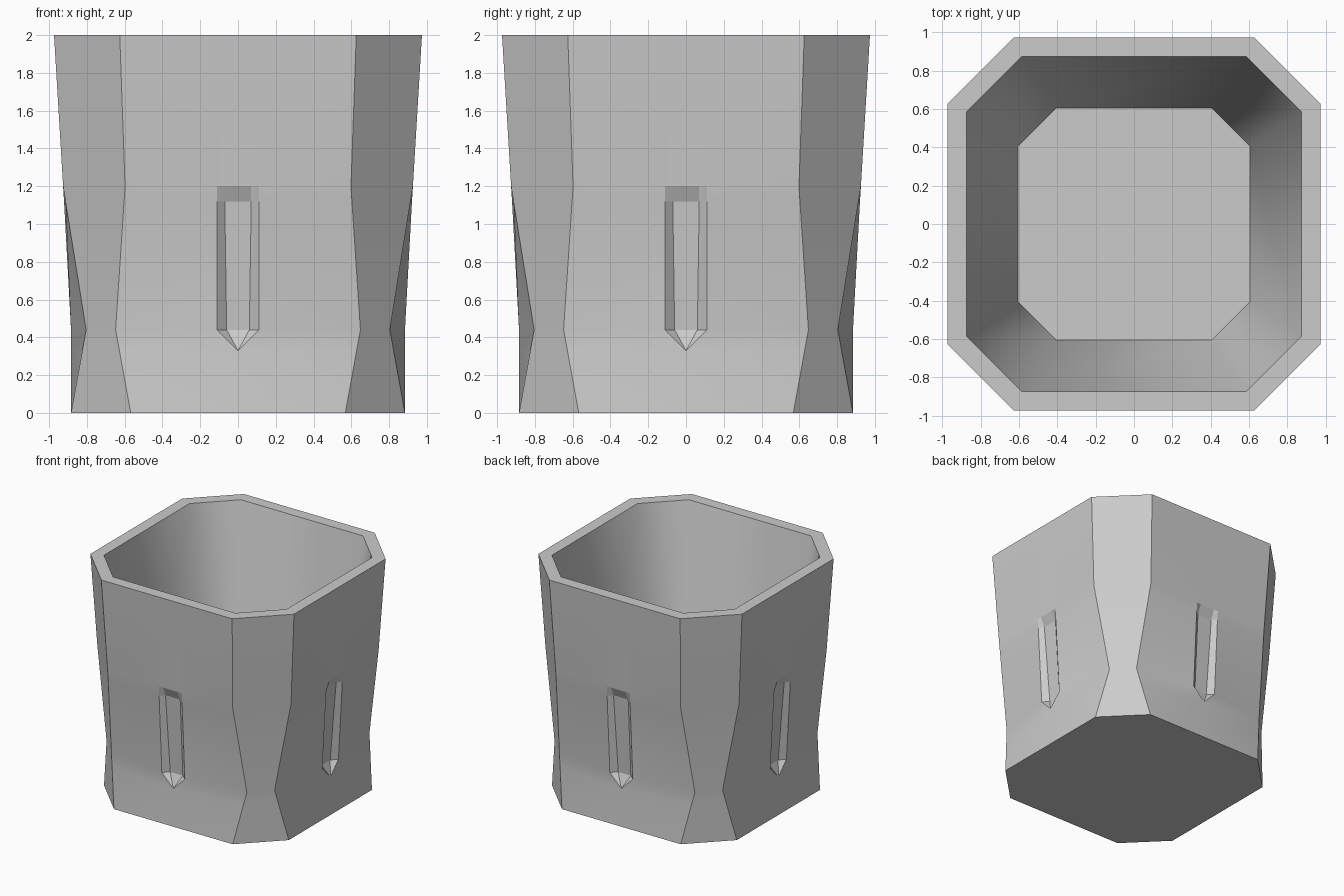
import bpy
import bmesh
import math
from mathutils import Matrix, Vector

old = bpy.data.objects.get("Cube")
if old:
    bpy.data.objects.remove(old, do_unlink=True)

# One grey material
grey = bpy.data.materials.new("plain_grey")
grey.use_nodes = True
colour = (0.6, 0.6, 0.6, 1)
grey.diffuse_color = colour
grey.node_tree.nodes["Principled BSDF"].inputs["Base Color"].default_value = colour

bm = bmesh.new()


def ring(z, side):
    """Repeat one side outline (x, distance from axis) on all four sides."""
    verts = []
    for i in range(4):
        turn = Matrix.Rotation(i * math.pi / 2, 3, 'Z')
        verts += [bm.verts.new(turn @ Vector((x, -d, z))) for x, d in side]
    return verts


def outer_ring(z, flat, corner, middle, lip, floor_half, floor_depth):
    """Chamfered square whose sides bulge and carry a central groove."""
    half = [(flat, corner), (lip, middle), (floor_half, floor_depth)]
    side = [(-x, d) for x, d in half] + [(0, floor_depth)] + half[::-1]
    return ring(z, side)


def bridge(a, b):
    faces = []
    for i in range(len(a)):
        j = (i + 1) % len(a)
        faces.append(bm.faces.new((a[i], a[j], b[j], b[i])))
    return faces


# Outer wall: waisted corners, bulging sides, notched groove
levels = [
    outer_ring(0, 0.568, 0.884, 0.884, 0, 0, 0.884),
    outer_ring(0.33, 0.628, 0.824, 0.884, 0, 0, 0.884),
    outer_ring(0.44, 0.648, 0.804, 0.884, 0.11, 0.06, 0.84),
    outer_ring(1.12, 0.603, 0.913, 0.921, 0.11, 0.07, 0.89),
    outer_ring(1.2, 0.598, 0.926, 0.926, 0.11, 0.07, 0.926),
    outer_ring(2, 0.626, 0.974, 0.974, 0.11, 0.07, 0.974),
]
for low, high in zip(levels, levels[1:]):
    bridge(low, high)
bm.faces.new(levels[0][::-1])

# Inner wall and floor
lip_ring = ring(2, [(-0.585, 0.873), (0.585, 0.873)])
floor_ring = ring(0.4, [(-0.405, 0.605), (0.405, 0.605)])
inner = bridge(lip_ring, floor_ring)
bm.faces.new(floor_ring)

# Rim: side strips and chamfer strips
top = levels[-1]
for i in range(4):
    side = top[i * 7:i * 7 + 7]
    a, b = lip_ring[i * 2], lip_ring[i * 2 + 1]
    bm.faces.new(side + [b, a])
    bm.faces.new((side[-1], top[(i * 7 + 7) % 28], lip_ring[(i * 2 + 2) % 8], b))

bmesh.ops.remove_doubles(bm, verts=bm.verts, dist=0.0005)
bmesh.ops.dissolve_degenerate(bm, edges=bm.edges, dist=0.0005)
bmesh.ops.recalc_face_normals(bm, faces=bm.faces)

# Smooth inside, crisp creases outside
inside = set(f for f in inner if f.is_valid)
for face in bm.faces:
    face.smooth = True
for edge in bm.edges:
    within = all(f in inside for f in edge.link_faces)
    edge.smooth = within or edge.calc_face_angle(0) < math.radians(11)

mesh = bpy.data.meshes.new("tumbler")
bm.to_mesh(mesh)
bm.free()
mesh.materials.append(grey)
tumbler = bpy.data.objects.new("tumbler", mesh)
bpy.context.collection.objects.link(tumbler)
